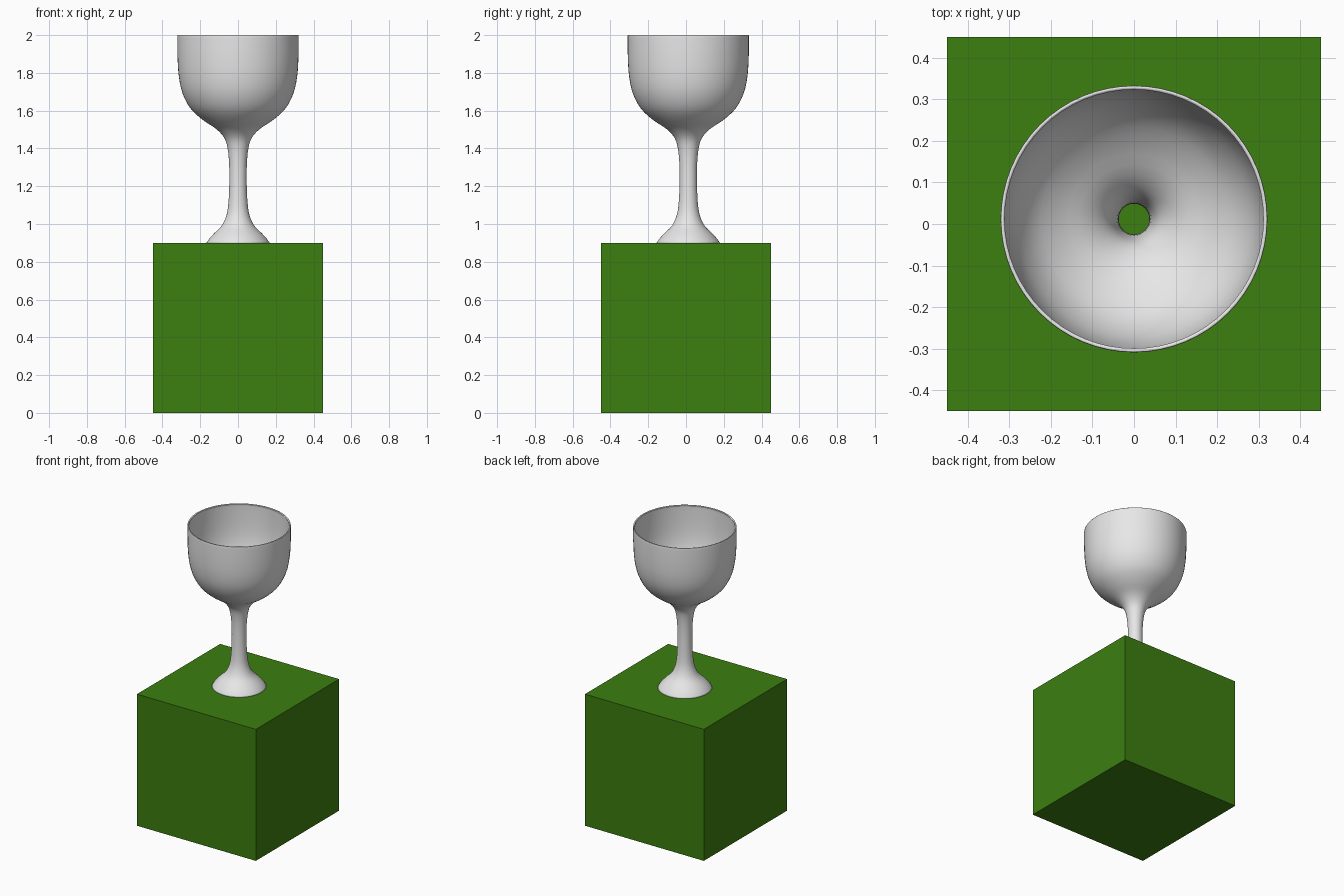
import bpy, bmesh, math
from mathutils import Vector

if "Cube" in bpy.data.objects:
    bpy.data.objects.remove(bpy.data.objects["Cube"])


def material(name, rgb):
    m = bpy.data.materials.new(name)
    m.diffuse_color = (*rgb, 1)
    m.use_nodes = True
    m.node_tree.nodes["Principled BSDF"].inputs["Base Color"].default_value = m.diffuse_color
    return m


silver = material("pale_grey", (0.8, 0.8, 0.8))
green = material("leaf_green", (0.045, 0.21, 0.005))


def add_object(name, bm, mat):
    me = bpy.data.meshes.new(name)
    bm.to_mesh(me)
    bm.free()
    me.materials.append(mat)
    ob = bpy.data.objects.new(name, me)
    bpy.context.collection.objects.link(ob)
    return ob


# Cube pedestal
bm = bmesh.new()
bmesh.ops.create_cube(bm, size=0.9)
bmesh.ops.translate(bm, verts=bm.verts, vec=(0, 0, 0.45))
add_object("pedestal", bm, green)

# Goblet outer outline: (radius, height), foot to rim
outline = [(0.168, 0.9), (0.15, 0.925), (0.125, 0.952), (0.085, 0.993),
           (0.06, 1.05), (0.05, 1.12), (0.046, 1.22), (0.047, 1.32),
           (0.055, 1.40), (0.072, 1.455), (0.115, 1.503), (0.185, 1.55),
           (0.25, 1.61), (0.293, 1.69), (0.313, 1.78), (0.32, 1.88),
           (0.321, 1.985), (0.32, 2.0)]


def smooth_path(pts, steps=3):
    # Catmull-Rom through the outline points
    p = [Vector(a) for a in pts]
    p = [2 * p[0] - p[1]] + p + [2 * p[-1] - p[-2]]
    out = []
    for i in range(1, len(p) - 2):
        a, b, c, d = p[i - 1:i + 3]
        for s in range(steps):
            t = s / steps
            out.append(0.5 * (2 * b + (c - a) * t + (2 * a - 5 * b + 4 * c - d) * t * t
                              + (3 * b - a - 3 * c + d) * t ** 3))
    out.append(p[-2])
    return out


# Lathe the outline into an open shell; the stem is hollow
SEG = 64
bm = bmesh.new()
rings = [[bm.verts.new((r * math.cos(2 * math.pi * k / SEG),
                        r * math.sin(2 * math.pi * k / SEG), z)) for k in range(SEG)]
         for r, z in smooth_path(outline)]
for lo, hi in zip(rings, rings[1:]):
    for k in range(SEG):
        n = (k + 1) % SEG
        bm.faces.new((lo[k], lo[n], hi[n], hi[k])).smooth = True
goblet = add_object("goblet", bm, silver)
goblet.location = (0, 0.012, 0)

# Thin wall, grown inwards
wall = goblet.modifiers.new("wall", "SOLIDIFY")
wall.thickness = 0.009
wall.offset = -1
